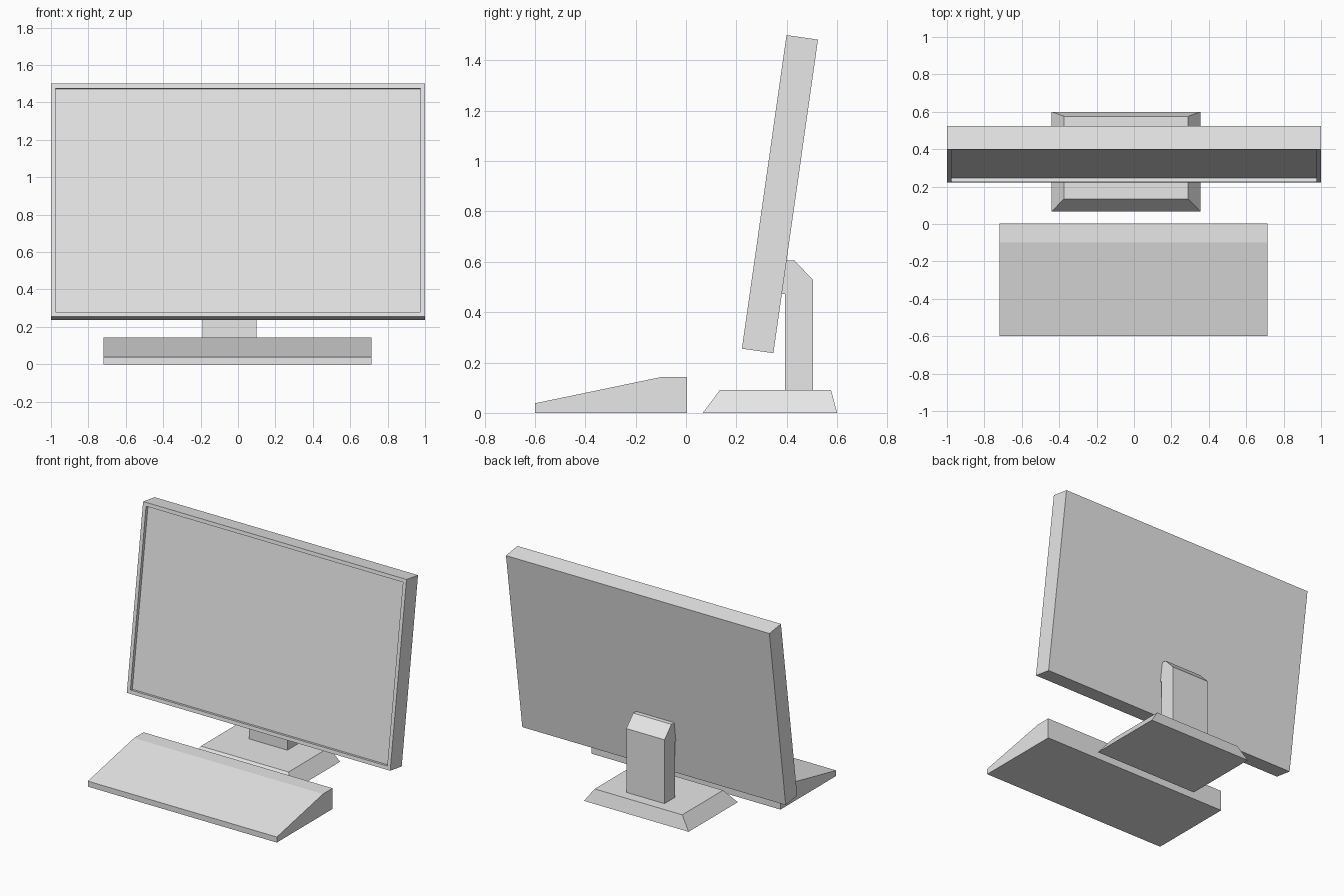
import bpy
import bmesh
from mathutils import Vector

cube = bpy.data.objects.get("Cube")
if cube:
    bpy.data.objects.remove(cube, do_unlink=True)

grey = bpy.data.materials.new("plain grey")
grey.use_nodes = True
grey.diffuse_color = (0.8, 0.8, 0.8, 1)
grey.node_tree.nodes["Principled BSDF"].inputs["Base Color"].default_value = (0.8, 0.8, 0.8, 1)


def finish(name, bm):
    bmesh.ops.recalc_face_normals(bm, faces=bm.faces)
    mesh = bpy.data.meshes.new(name)
    bm.to_mesh(mesh)
    bm.free()
    mesh.materials.append(grey)
    obj = bpy.data.objects.new(name, mesh)
    bpy.context.collection.objects.link(obj)
    return obj


def loft(ring_a, ring_b):
    """Closed solid between two matching rings of points."""
    bm = bmesh.new()
    a = [bm.verts.new(p) for p in ring_a]
    b = [bm.verts.new(p) for p in ring_b]
    bm.faces.new(a)
    bm.faces.new(b)
    for i in range(len(a)):
        j = (i + 1) % len(a)
        bm.faces.new((a[i], a[j], b[j], b[i]))
    bmesh.ops.recalc_face_normals(bm, faces=bm.faces)
    return bm


def extrude_x(profile, x0, x1):
    """Side profile of (y, z) points, extruded along x."""
    return loft([(x0, y, z) for y, z in profile], [(x1, y, z) for y, z in profile])


def rect(x0, x1, y0, y1, z):
    return [(x0, y0, z), (x1, y0, z), (x1, y1, z), (x0, y1, z)]


# Monitor: tilted slab with the screen set back inside a thin frame
bm = extrude_x([(0.222, 0.255), (0.347, 0.237), (0.524, 1.482), (0.399, 1.5)], -1, 1)
bm.normal_update()
front = min(bm.faces, key=lambda f: f.normal.y)
bmesh.ops.inset_region(bm, faces=[front], thickness=0.035)
normal = Vector(front.normal)
screen = bmesh.ops.extrude_discrete_faces(bm, faces=[front])["faces"][0]
bmesh.ops.translate(bm, verts=screen.verts, vec=normal * -0.022)
finish("monitor", bm)

# Stand neck with a sloped top and a small mounting lip against the monitor
finish("stand_neck", extrude_x(
    [(0.393, 0.09), (0.504, 0.09), (0.504, 0.528), (0.43, 0.606),
     (0.396, 0.606), (0.378, 0.472), (0.393, 0.472)], -0.19, 0.1))

# Stand foot with sloped sides
finish("stand_foot", loft(rect(-0.44, 0.355, 0.067, 0.6, 0),
                          rect(-0.375, 0.29, 0.134, 0.576, 0.09)))

# Wedge-shaped keyboard
finish("keyboard", extrude_x(
    [(-0.6, 0), (0.004, 0), (0.004, 0.142), (-0.1, 0.142), (-0.6, 0.038)], -0.72, 0.715))
